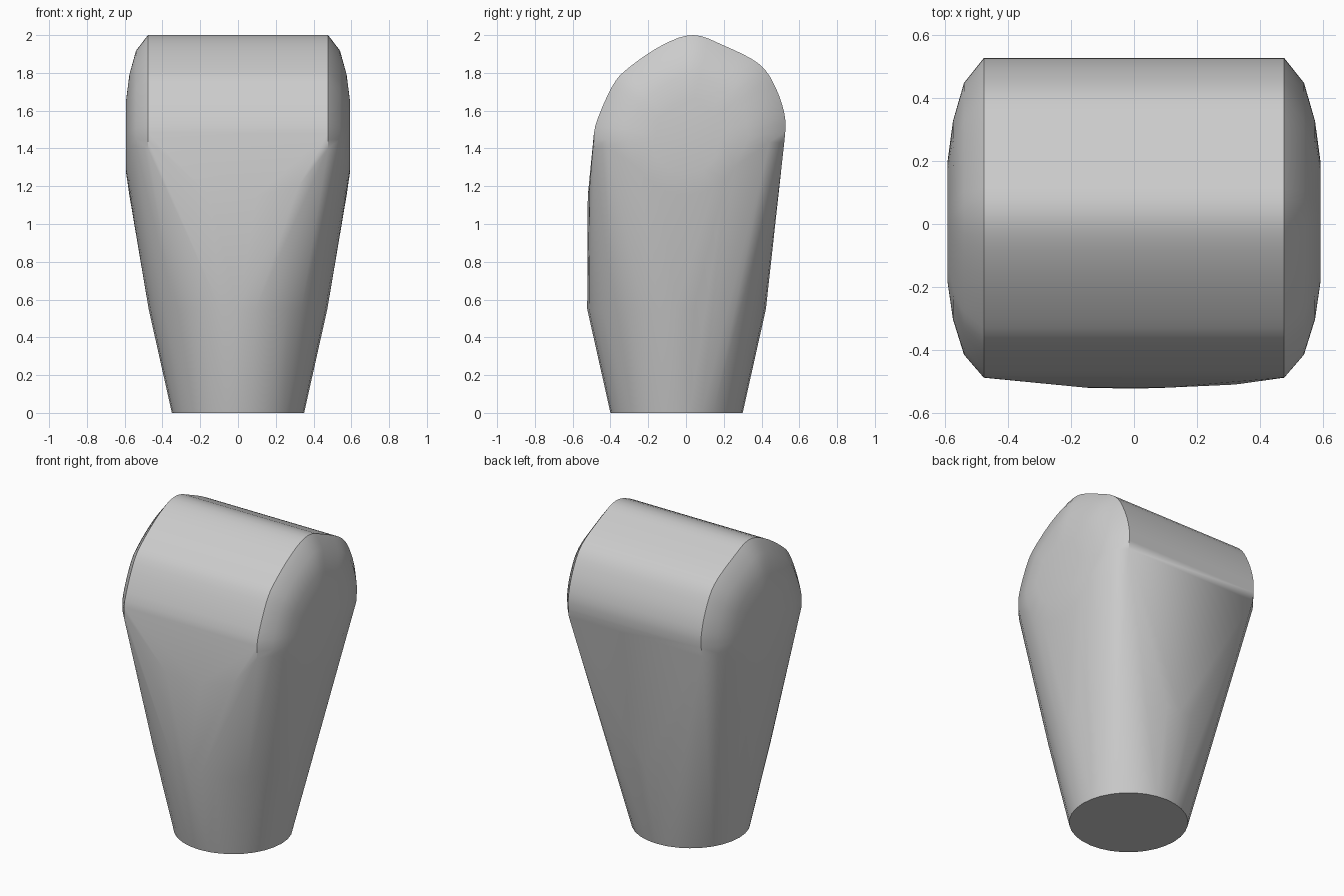
import bpy, bmesh, math

cube = bpy.data.objects.get("Cube")
if cube:
    bpy.data.objects.remove(cube)

grey = bpy.data.materials.new("plain grey")
grey.use_nodes = True
grey.diffuse_color = (0.6, 0.6, 0.6, 1)
grey.node_tree.nodes["Principled BSDF"].inputs["Base Color"].default_value = grey.diffuse_color


def ring(radius, y, z, n=32):
    """Horizontal circle of points."""
    return [(radius * math.cos(math.tau * i / n), y + radius * math.sin(math.tau * i / n), z)
            for i in range(n)]


def catmull(points, steps=4):
    """Smooth curve through a few (y, z) points."""
    ext = [points[0]] + points + [points[-1]]
    out = []
    for a, b, c, d in zip(ext, ext[1:], ext[2:], ext[3:]):
        for s in range(steps):
            t = s / steps
            out.append(tuple(0.5 * (2 * q + (r - p) * t + (2 * p - 5 * q + 4 * r - v) * t * t
                                    + (3 * q - p - 3 * r + v) * t ** 3)
                             for p, q, r, v in zip(a, b, c, d)))
    return out + [points[-1]]


# Tapering foot and stem
points = ring(0.35, -0.05, 0) + ring(0.473, -0.05, 0.55)

# Shallow swelling on the front
points += [(x, -0.52, 1.15) for x in (-0.15, 0, 0.1)] + [(0.32, -0.51, 1.2)]

# Rounded ridge running from side to side
arch = catmull([(-0.485, 1.4), (-0.48, 1.52), (-0.39, 1.73), (-0.3, 1.83), (-0.12, 1.95),
                (0.04, 2.0), (0.2, 1.945), (0.39, 1.845), (0.48, 1.71), (0.525, 1.56), (0.52, 1.43)])
points += [(s * 0.477, y, z) for s in (-1, 1) for y, z in arch]

# Domed sides: the arch shrinks outward, closed below by a half circle
CENTRE = 1.45
lower = [(0.48 * math.cos(a), CENTRE + 0.48 * math.sin(a))
         for a in (-math.pi * i / 12 for i in range(1, 12))]
for x, scale in ((0.54, 0.85), (0.575, 0.62), (0.592, 0.38)):
    outline = arch + (lower if scale < 0.8 else [])
    points += [(s * x, y * scale, CENTRE + (z - CENTRE) * scale)
               for s in (-1, 1) for y, z in outline]

# Wrap one taut skin around all the sections
bm = bmesh.new()
for p in points:
    bm.verts.new(p)
bmesh.ops.convex_hull(bm, input=bm.verts)
bmesh.ops.delete(bm, geom=[v for v in bm.verts if not v.link_faces], context='VERTS')
bmesh.ops.dissolve_limit(bm, angle_limit=0.01, verts=bm.verts, edges=bm.edges)
bmesh.ops.recalc_face_normals(bm, faces=bm.faces)
mesh = bpy.data.meshes.new("rounded_head_post")
bm.to_mesh(mesh)
bm.free()
mesh.materials.append(grey)
body = bpy.data.objects.new("rounded_head_post", mesh)
bpy.context.collection.objects.link(body)
bpy.context.view_layer.objects.active = body
body.select_set(True)
bpy.ops.object.shade_smooth_by_angle(angle=math.radians(32))
